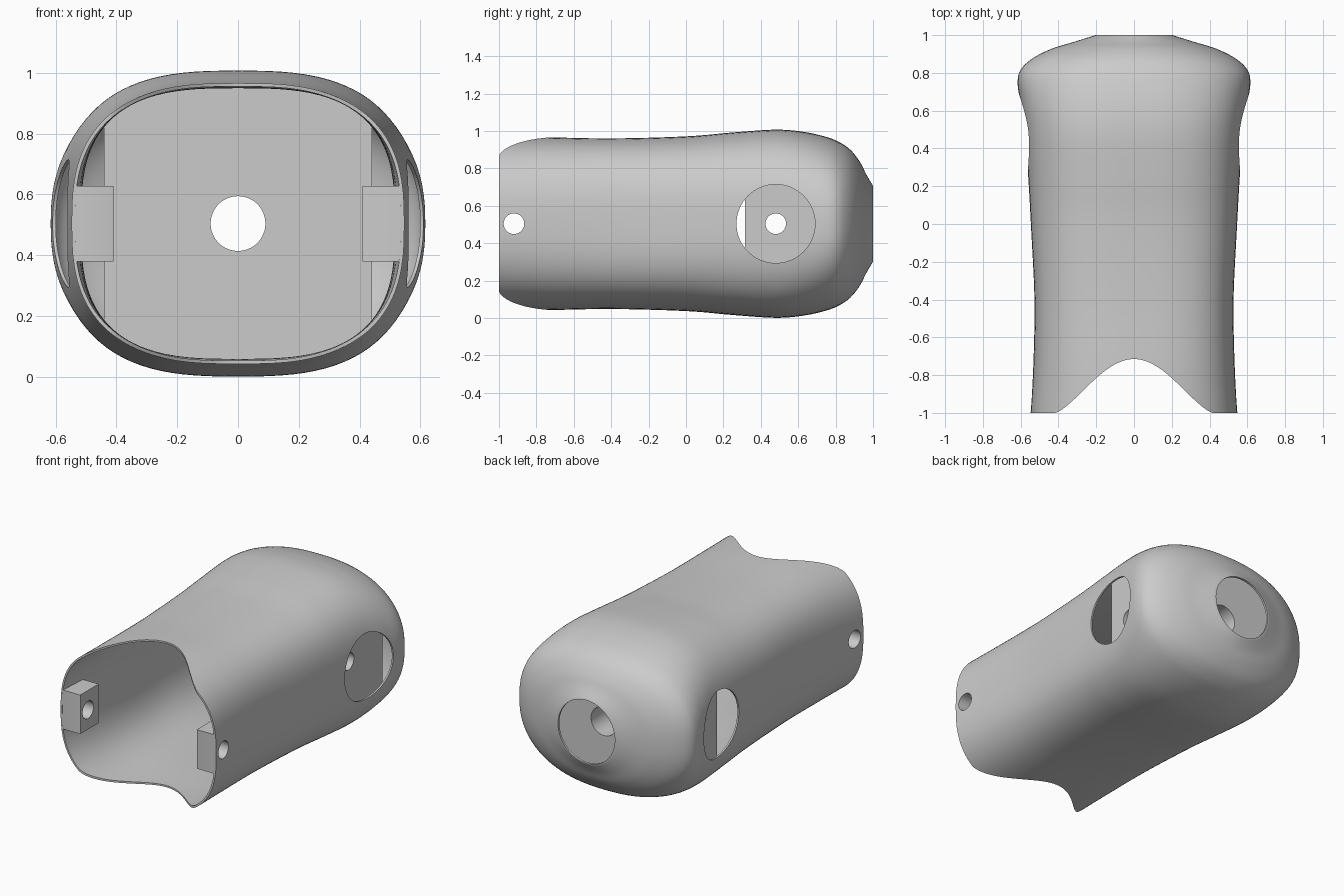
import bpy, bmesh, math
from mathutils import Matrix, Vector

if "Cube" in bpy.data.objects:
    bpy.data.objects.remove(bpy.data.objects["Cube"], do_unlink=True)

MID = 0.504     # height of the long axis
WALL = 0.011    # shell thickness
SIDES = 96

grey = bpy.data.materials.new("plain grey")
grey.use_nodes = True
grey.diffuse_color = (0.6, 0.6, 0.6, 1)
grey.node_tree.nodes["Principled BSDF"].inputs["Base Color"].default_value = (0.6, 0.6, 0.6, 1)

# Stations along the body: y, half width, half height, squareness
STATIONS = [
    (-1.0, 0.547, 0.462, 2.7), (-0.75, 0.533, 0.462, 2.8), (-0.4, 0.527, 0.456, 2.95),
    (0.0, 0.546, 0.467, 2.9), (0.25, 0.56, 0.488, 2.85), (0.48, 0.577, 0.503, 2.8),
    (0.63, 0.6, 0.491, 2.65), (0.75, 0.616, 0.464, 2.45), (0.82, 0.598, 0.436, 2.35),
    (0.88, 0.532, 0.394, 2.3), (0.93, 0.43, 0.33, 2.2), (0.965, 0.315, 0.262, 2.1),
    (1.0, 0.203, 0.203, 2.0)]


def spline(points, steps=7):
    """Smooth curve through the stations."""
    pts = [Vector(p) for p in points]
    pts = [2 * pts[0] - pts[1]] + pts + [2 * pts[-1] - pts[-2]]
    out = []
    for a, b, c, d in zip(pts, pts[1:], pts[2:], pts[3:]):
        for i in range(steps):
            t = i / steps
            out.append(0.5 * (2 * b + (c - a) * t + (2 * a - 5 * b + 4 * c - d) * t * t
                              + (3 * b - a - 3 * c + d) * t ** 3))
    return out + [pts[-2]]


def finish(bm, name):
    bmesh.ops.recalc_face_normals(bm, faces=bm.faces)
    mesh = bpy.data.meshes.new(name)
    bm.to_mesh(mesh)
    bm.free()
    mesh.materials.append(grey)
    obj = bpy.data.objects.new(name, mesh)
    bpy.context.collection.objects.link(obj)
    return obj


def loft(name, stations):
    """Closed body of rounded-square rings."""
    bm = bmesh.new()
    rings = []
    for y, w, h, n in stations:
        ring = []
        for i in range(SIDES):
            a = math.tau * i / SIDES
            c, s = math.cos(a), math.sin(a)
            x = math.copysign(abs(c) ** (2 / n), c) * w
            z = math.copysign(abs(s) ** (2 / n), s) * h
            ring.append(bm.verts.new((x, y, MID + z)))
        rings.append(ring)
    for r, q in zip(rings, rings[1:]):
        for i in range(SIDES):
            j = (i + 1) % SIDES
            bm.faces.new((r[i], r[j], q[j], q[i]))
    bm.faces.new(rings[0])
    bm.faces.new(rings[-1])
    return finish(bm, name)


def box(name, low, high):
    bm = bmesh.new()
    bmesh.ops.create_cube(bm, size=1)
    low, high = Vector(low), Vector(high)
    for v in bm.verts:
        v.co = (low + high) / 2 + v.co * (high - low)
    return finish(bm, name)


def drill(name, axis, start, end, across, radius):
    """Cylinder along x or y; across is its place on the other flat axis."""
    bm = bmesh.new()
    bmesh.ops.create_cone(bm, cap_ends=True, segments=64, radius1=radius,
                          radius2=radius, depth=end - start)
    middle = (start + end) / 2
    if axis == "X":
        turn, place = Matrix.Rotation(math.pi / 2, 4, "Y"), (middle, across, MID)
    else:
        turn, place = Matrix.Rotation(math.pi / 2, 4, "X"), (across, middle, MID)
    bm.transform(Matrix.Translation(place) @ turn)
    return finish(bm, name)


def cut(obj, *cutters):
    """Subtract each cutter from obj, then discard it."""
    for cutter in cutters:
        cutter.hide_render = True
        mod = obj.modifiers.new("cut", "BOOLEAN")
        mod.operation = "DIFFERENCE"
        mod.solver = "EXACT"
        mod.object = cutter
        graph = bpy.context.evaluated_depsgraph_get()
        mesh = bpy.data.meshes.new_from_object(obj.evaluated_get(graph))
        obj.modifiers.clear()
        obj.data = mesh
        bpy.data.objects.remove(cutter, do_unlink=True)


# Outer body and its cavity, which leaves a solid core and two mouth lugs
profile = spline(STATIONS)
shell = loft("shell", profile)
inner = []
for y, w, h, n in profile:
    shift = WALL * min(max((y - 0.6) / 0.3, 0), 1)
    inner.append((y - shift, w - WALL, h - WALL, n))
y, w, h, n = inner[0]
inner.insert(0, (y - 0.1, w, h, n))
cavity = loft("cavity", inner)
cut(cavity,
    box("core", (-0.44, 0.315, -0.5), (0.44, 0.825, 1.5)),
    box("left_lug", (0.41, -0.9995, MID - 0.124), (0.7, -0.815, MID + 0.124)),
    box("right_lug", (-0.7, -0.9995, MID - 0.124), (-0.41, -0.815, MID + 0.124)))
cut(shell, cavity)

# Scalloped mouth, cut through top and bottom
bm = bmesh.new()
outline = []
for i in range(49):
    x = -0.42 + 0.84 * i / 48
    bell = max(0.5 + 0.5 * math.cos(math.pi * x / 0.42), 0) ** 0.7
    outline.append((x, -1.001 + 0.286 * bell))
outline += [(0.42, -1.2), (-0.42, -1.2)]
face = bm.faces.new([bm.verts.new((x, y, -0.2)) for x, y in outline])
top = bmesh.ops.extrude_face_region(bm, geom=[face])["geom"]
bmesh.ops.translate(bm, verts=[v for v in top if isinstance(v, bmesh.types.BMVert)],
                    vec=(0, 0, 1.5))
cut(shell, finish(bm, "scallop"))

# Round side windows, back opening, and bored holes
cut(shell,
    drill("left_window", "X", 0.47, 0.9, 0.48, 0.21),
    drill("right_window", "X", -0.9, -0.47, 0.48, 0.21),
    drill("back_opening", "Y", 0.9, 1.2, 0, 0.2),
    drill("long_bore", "Y", 0.2, 0.95, 0, 0.09),
    drill("cross_bore", "X", -0.5, 0.5, 0.48, 0.055),
    drill("mouth_bore", "X", -0.9, 0.9, -0.92, 0.055))

bpy.ops.object.select_all(action="DESELECT")
shell.select_set(True)
bpy.context.view_layer.objects.active = shell
bpy.ops.object.shade_smooth_by_angle(angle=math.radians(35))
